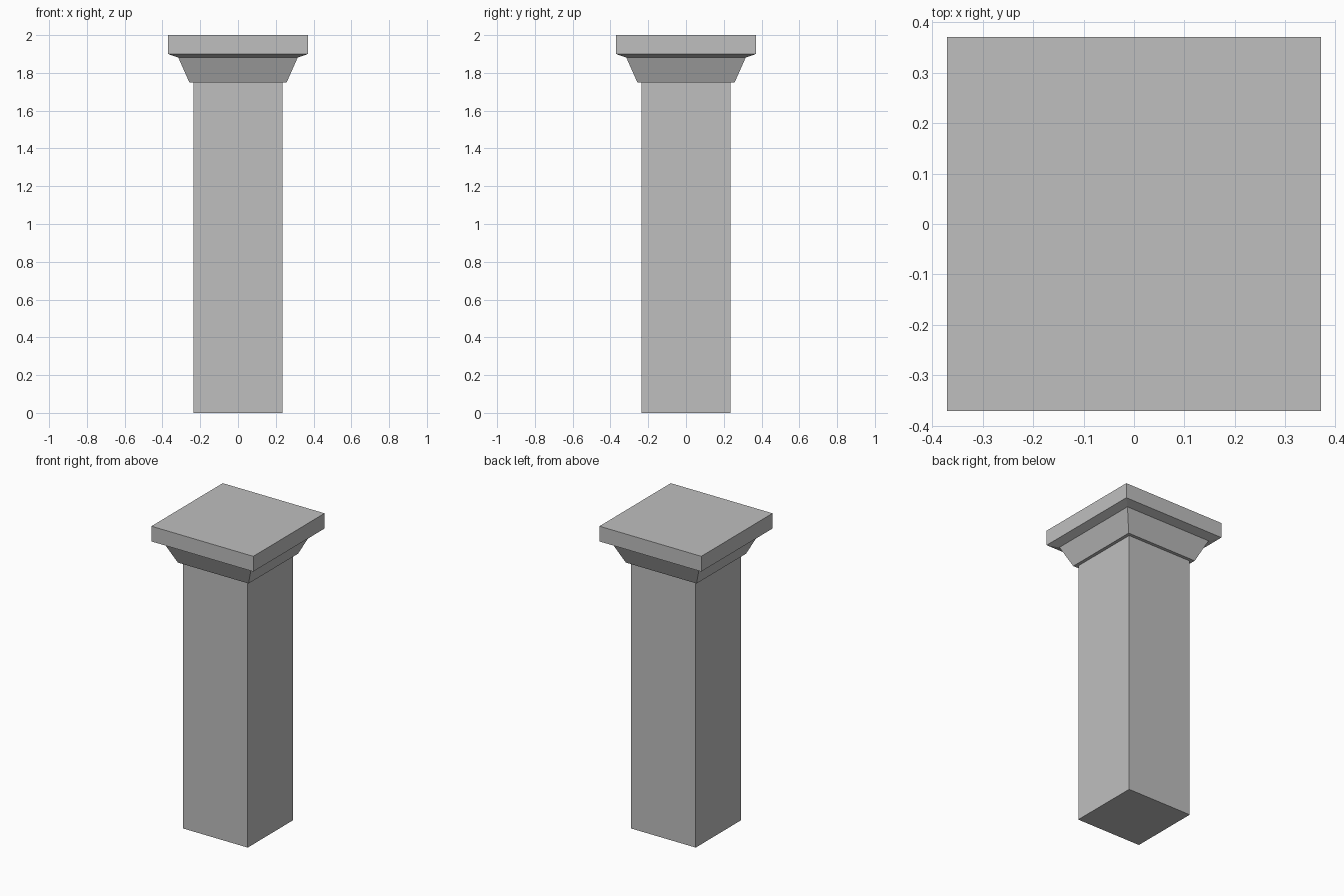
import bpy
import bmesh

if "Cube" in bpy.data.objects:
    bpy.data.objects.remove(bpy.data.objects["Cube"])

stone = bpy.data.materials.new("grey stone")
stone.diffuse_color = (0.52, 0.52, 0.52, 1.0)
stone.use_nodes = True
stone.node_tree.nodes["Principled BSDF"].inputs["Base Color"].default_value = stone.diffuse_color


def square_loft(name, profile):
    """Closed solid from square rings given as (half width, height), bottom to top."""
    bm = bmesh.new()
    rings = [[bm.verts.new((sx * h, sy * h, z))
              for sx, sy in ((-1, -1), (1, -1), (1, 1), (-1, 1))]
             for h, z in profile]
    for low, high in zip(rings, rings[1:]):
        for i in range(4):
            j = (i + 1) % 4
            bm.faces.new((low[i], low[j], high[j], high[i]))
    bm.faces.new(rings[0][::-1])
    bm.faces.new(rings[-1])
    bmesh.ops.recalc_face_normals(bm, faces=bm.faces)
    mesh = bpy.data.meshes.new(name)
    bm.to_mesh(mesh)
    bm.free()
    mesh.materials.append(stone)
    obj = bpy.data.objects.new(name, mesh)
    bpy.context.collection.objects.link(obj)
    return obj


# Plain square shaft
square_loft("shaft", [(0.236, 0.0), (0.236, 1.748)])

# Capital: flared collar, shallow sloped soffit, flat top slab
square_loft("capital", [(0.257, 1.748), (0.316, 1.881), (0.37, 1.9), (0.37, 2.0)])
